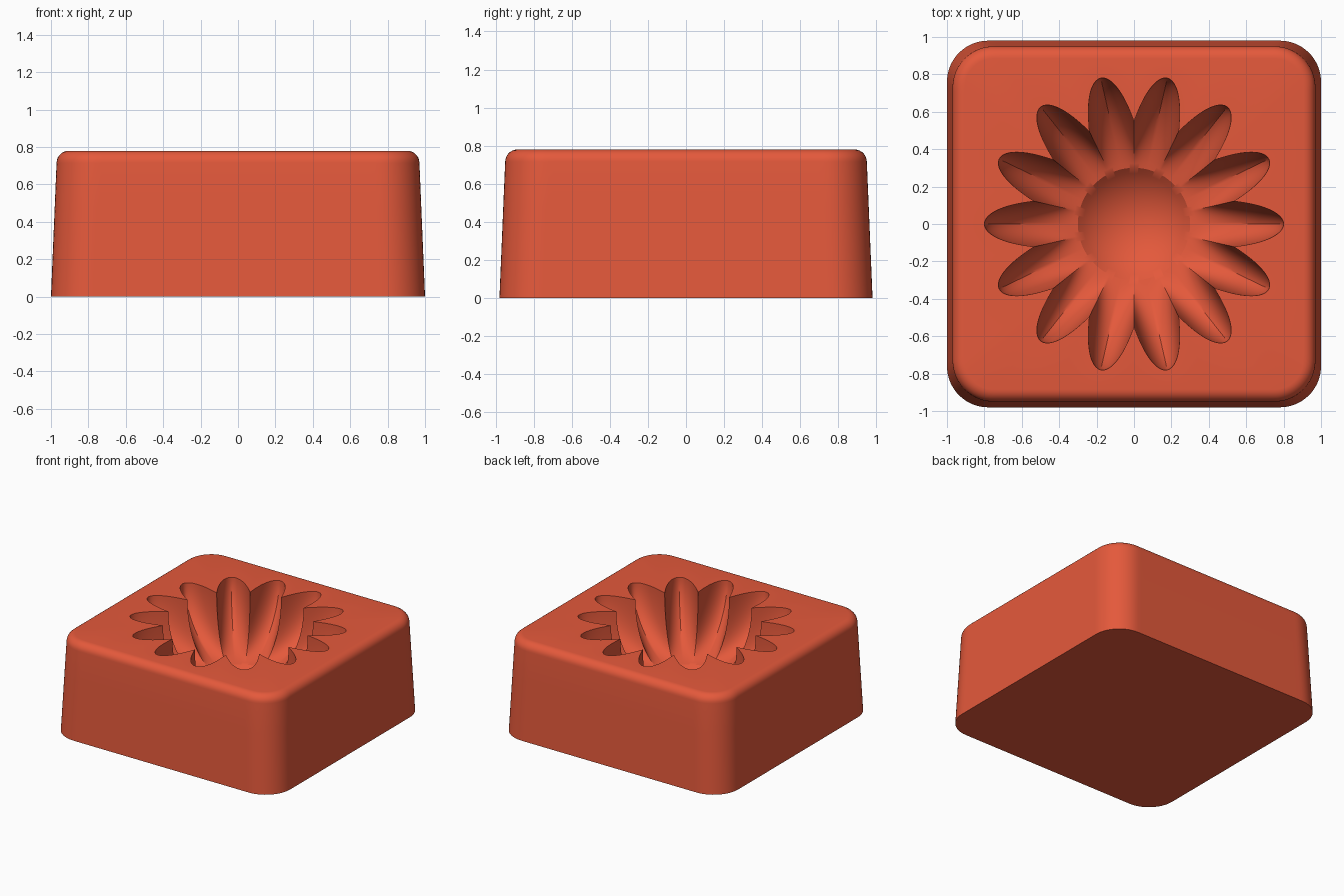
import bpy, bmesh
from math import sin, cos, pi, radians, sqrt, tau

cube = bpy.data.objects.get("Cube")
if cube:
    bpy.data.objects.remove(cube)

PETALS = 14
N = PETALS * 26
HEIGHT = 0.78
ANGLES = [tau * i / N for i in range(N)]


def rounded_rect(a, hx, hy, rad):
    """Distance from the centre to a rounded rectangle at angle a."""
    c, s = abs(cos(a)), abs(sin(a))
    t = min(hx / max(c, 1e-9), hy / max(s, 1e-9))
    cx, cy = hx - rad, hy - rad
    if t * c > cx and t * s > cy:
        b = c * cx + s * cy
        t = b + sqrt(max(0, b * b - cx * cx - cy * cy + rad * rad))
    return t


def cavity_radius(a, phi, phi_max):
    """Fluted wall: deep grooves at the petals, ridges between them."""
    k = (cos(phi) - cos(phi_max)) / (1 - cos(phi_max))
    u = (a * PETALS / tau) % 1
    rounded = abs(cos(pi * u)) ** 1.1
    pointed = abs(1 - 2 * u)
    mix = 0.6 * sin(phi)
    wave = rounded * (1 - mix) + pointed * mix
    return 0.3 + 0.25 * k ** 0.9 + 0.25 * k ** 1.25 * wave


bm = bmesh.new()
rings = []


def add_ring(radius, z):
    rings.append([bm.verts.new((radius(a) * cos(a), radius(a) * sin(a), z))
                  for a in ANGLES])


# tapered outer wall
for i in range(4):
    t = i / 3
    inset = 0.03 * t
    add_ring(lambda a: rounded_rect(a, 1 - inset, 0.98 - inset, 0.22), 0.715 * t)

# rounded upper edge
R = 0.065
for i in range(1, 8):
    q = pi / 2 * i / 7
    inset = 0.03 + R * (1 - cos(q))
    add_ring(lambda a: rounded_rect(a, 1 - inset, 0.98 - inset, 0.25 - inset),
             HEIGHT - R + R * sin(q))

# flower-shaped cavity wall
DEPTH, PHI = 0.47, radians(78)
for i in range(25):
    phi = PHI * i / 24
    add_ring(lambda a: cavity_radius(a, phi, PHI),
             HEIGHT - DEPTH * sin(phi) / sin(PHI))

# shallow round bowl in the middle
BOWL, SAG = 0.3, 0.13
SPHERE = (BOWL ** 2 + SAG ** 2) / (2 * SAG)


def bowl_z(r):
    return HEIGHT - DEPTH - SAG + SPHERE - sqrt(SPHERE ** 2 - r * r)


for i in range(1, 10):
    r = BOWL * (1 - i / 10)
    add_ring(lambda a: r, bowl_z(r))

for lower, upper in zip(rings, rings[1:]):
    for i in range(N):
        j = (i + 1) % N
        bm.faces.new((lower[i], lower[j], upper[j], upper[i]))
centre = bm.verts.new((0, 0, bowl_z(0)))
for i in range(N):
    bm.faces.new((rings[-1][i], rings[-1][(i + 1) % N], centre))
bm.faces.new(rings[0][::-1])

mesh = bpy.data.meshes.new("flower_mold")
bm.to_mesh(mesh)
bm.free()
mold = bpy.data.objects.new("flower_mold", mesh)
bpy.context.collection.objects.link(mold)

# material
color = (0.78, 0.10, 0.044, 1)
mat = bpy.data.materials.new("terracotta_red")
mat.use_nodes = True
mat.diffuse_color = color
mat.node_tree.nodes["Principled BSDF"].inputs["Base Color"].default_value = color
mesh.materials.append(mat)

# smooth shading with sharp rims
bpy.ops.object.select_all(action="DESELECT")
mold.select_set(True)
bpy.context.view_layer.objects.active = mold
bpy.ops.object.shade_smooth_by_angle(angle=radians(30))
